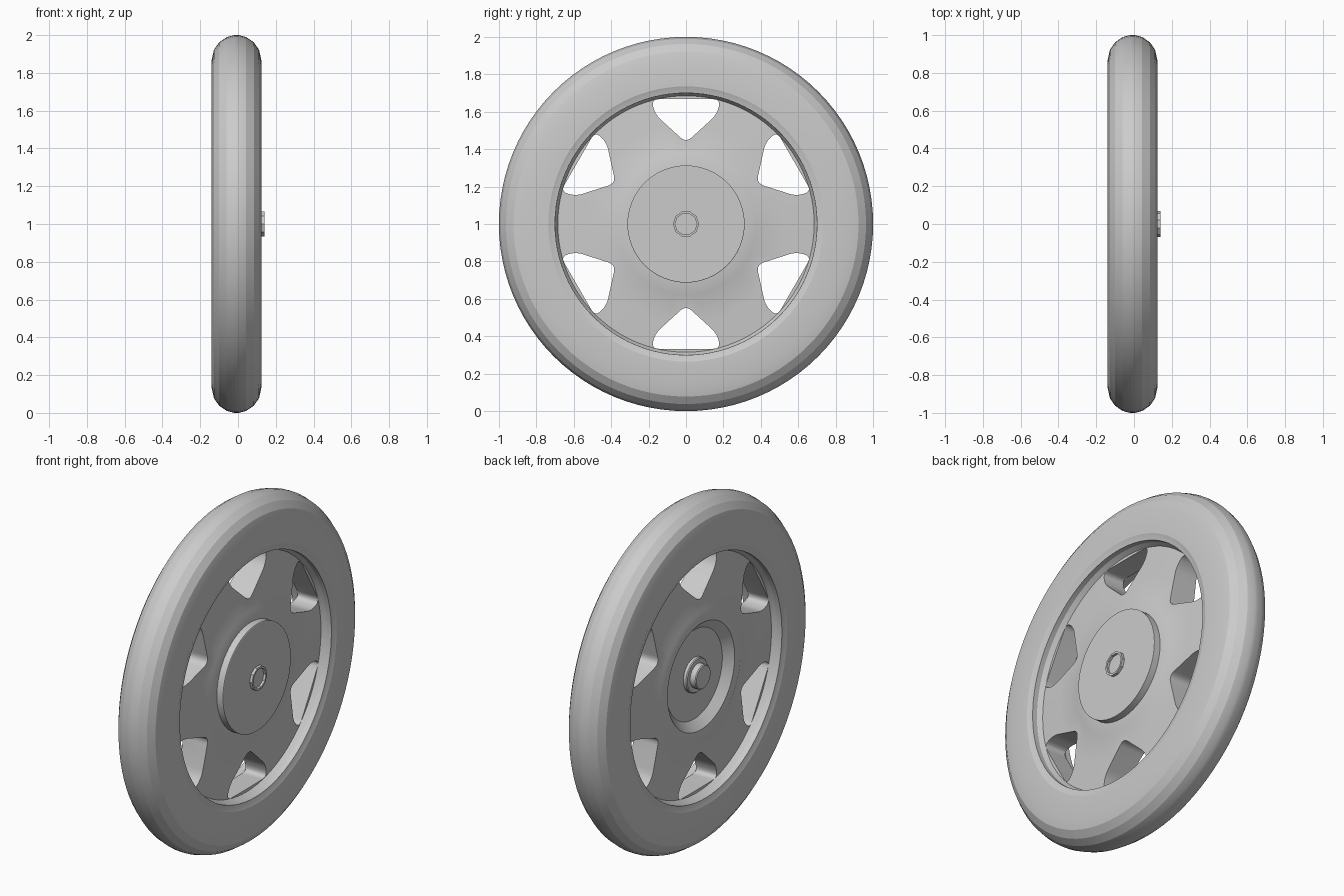
import bpy, bmesh
from math import sin, cos, pi, radians
from mathutils import Matrix, Vector

cube = bpy.data.objects.get("Cube")
if cube:
    bpy.data.objects.remove(cube, do_unlink=True)

CENTRE = (-0.008, 0, 1)

grey = bpy.data.materials.new("plain grey")
grey.use_nodes = True
grey.diffuse_color = (0.6, 0.6, 0.6, 1)
grey.node_tree.nodes["Principled BSDF"].inputs["Base Color"].default_value = (0.6, 0.6, 0.6, 1)


def make_object(name, bm):
    bmesh.ops.recalc_face_normals(bm, faces=bm.faces)
    mesh = bpy.data.meshes.new(name)
    bm.to_mesh(mesh)
    bm.free()
    mesh.materials.append(grey)
    obj = bpy.data.objects.new(name, mesh)
    obj.location = CENTRE
    bpy.context.collection.objects.link(obj)
    return obj


def activate(obj):
    bpy.ops.object.select_all(action='DESELECT')
    obj.select_set(True)
    bpy.context.view_layer.objects.active = obj


def smooth(obj, degrees=28):
    activate(obj)
    bpy.ops.object.shade_smooth_by_angle(angle=radians(degrees))


def skin(bm, a, b):
    """Join two matching loops of vertices with a band of quads."""
    for i in range(len(a)):
        j = (i + 1) % len(a)
        bm.faces.new((a[i], a[j], b[j], b[i]))


def lathe(name, profile, sides, closed=True):
    """Turn (x, radius) points around the axle; open profiles get end caps."""
    bm = bmesh.new()
    rings = []
    for x, r in profile:
        angles = [2 * pi * i / sides for i in range(sides)]
        rings.append([bm.verts.new((x, r * cos(a), r * sin(a))) for a in angles])
    for a, b in zip(rings, rings[1:]):
        skin(bm, a, b)
    if closed:
        skin(bm, rings[-1], rings[0])
    else:
        bm.faces.new(rings[0])
        bm.faces.new(rings[-1])
    return make_object(name, bm)


def mirrored(half):
    """Complete a half profile that runs from the +x side to the middle."""
    return half + [(-x, r) for x, r in reversed(half)]


def rounded(corners, radius, steps=5):
    """Replace each corner of an outline by a short curve."""
    points = []
    for i, corner in enumerate(corners):
        start, end = [corner + (other - corner).normalized() * radius
                      for other in (corners[i - 1], corners[(i + 1) % len(corners)])]
        for s in range(steps + 1):
            t = s / steps
            points.append(start * (1 - t) ** 2 + corner * 2 * t * (1 - t) + end * t ** 2)
    return points


# Tyre: flat sidewalls and a round tread made of bands
shoulder = [(0.122, 0.70), (0.127, 0.722), (0.132, 0.735), (0.132, 0.865)]
for degrees in (25, 46, 67):
    a = radians(degrees)
    shoulder.append((0.132 * cos(a), 0.865 + 0.135 * sin(a)))
shoulder.append((0.012, 1.0))
smooth(lathe("tyre", mirrored(shoulder), 96), 18)

# Wheel disc: sloped rim walls, gently domed web, dished hub on the -x side
web = [(0.09, 0.26), (0.09, 0.365), (0.084, 0.38), (0.075, 0.53), (0.065, 0.685),
       (0.124, 0.718), (0.124, 0.75)]
outer = web + [(-x, r) for x, r in reversed(web[1:])]
disc = lathe("wheel_disc", outer + [(-0.09, 0.31), (-0.045, 0.26)], 96)

# Six rounded triangular windows through the disc
bm = bmesh.new()
corners = [Vector((0, y, z)) for y, z in
           [(-0.185, 0.667), (0.185, 0.667), (0.165, 0.585), (0, 0.435), (-0.165, 0.585)]]
for k in range(6):
    turn = Matrix.Rotation(k * pi / 3, 3, 'X')
    near, far = [[bm.verts.new(turn @ (p + Vector((x, 0, 0)))) for p in rounded(corners, 0.04)]
                 for x in (-0.3, 0.3)]
    skin(bm, near, far)
    bm.faces.new(near)
    bm.faces.new(far)
cutter = make_object("window_cutter", bm)
cutter.hide_render = True

activate(disc)
cut = disc.modifiers.new("windows", 'BOOLEAN')
cut.operation = 'DIFFERENCE'
cut.solver = 'EXACT'
cut.object = cutter
bpy.ops.object.modifier_apply(modifier=cut.name)
bpy.data.objects.remove(cutter, do_unlink=True)
smooth(disc)

# Hub: raised cover on the +x side, floor of the dish on the -x side
smooth(lathe("hub_cover", [(-0.045, 0.265), (0.08, 0.265), (0.08, 0.313),
                           (0.13, 0.313), (0.132, 0.31)], 64, closed=False))

# Hollow axle end on the +x side
lathe("axle_socket", [(0.12, 0.07), (0.148, 0.07), (0.148, 0.058), (0.134, 0.058)],
      10, closed=False)

# Axle flange and stub on the -x side
smooth(lathe("axle_flange", [(-0.04, 0.1), (-0.062, 0.1), (-0.067, 0.095)], 32, closed=False))
smooth(lathe("axle_stub", [(-0.06, 0.07), (-0.1, 0.07), (-0.105, 0.065)], 24, closed=False))
